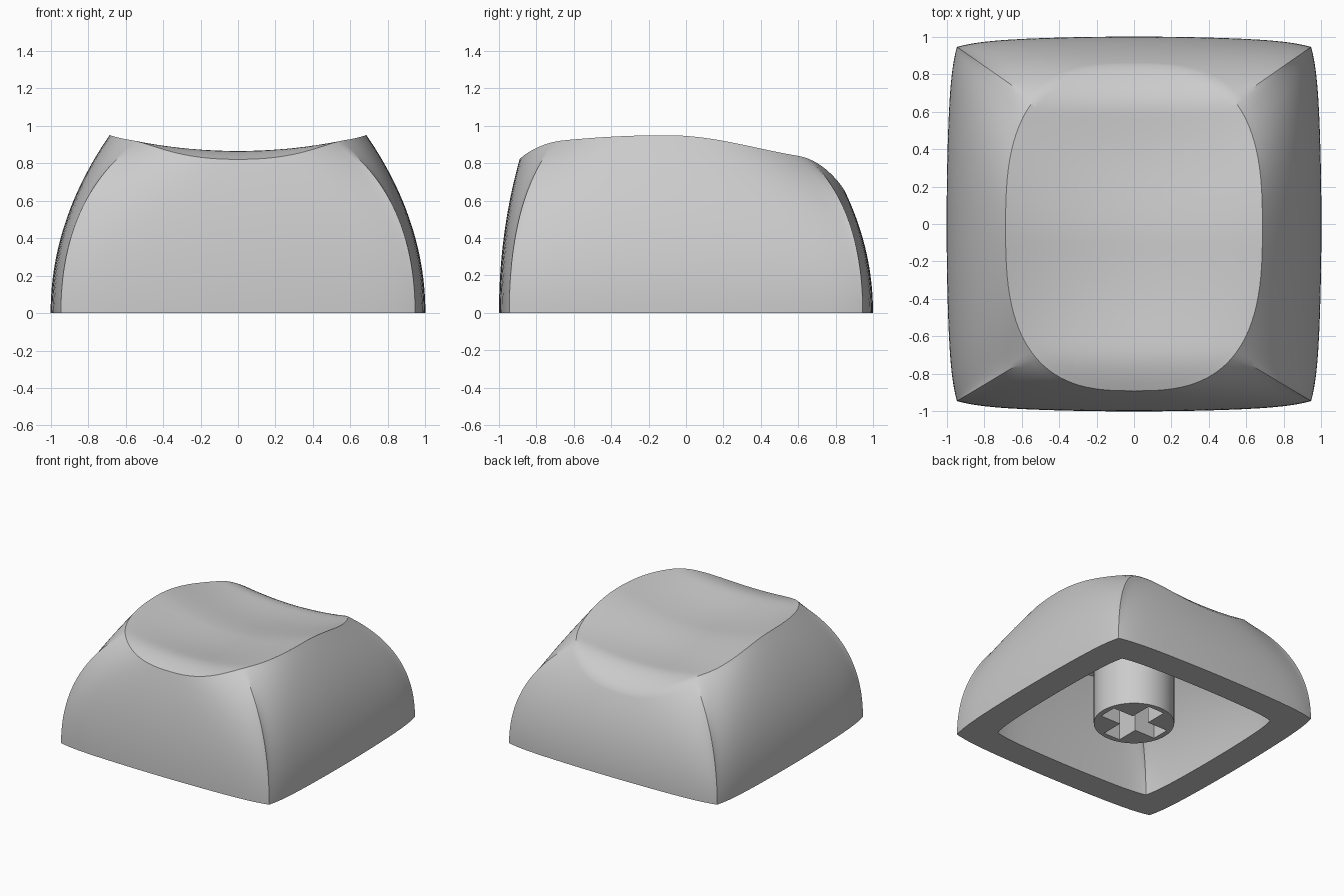
import bpy
import bmesh
from math import pi

SIDE_STEPS, WALL_STEPS, DISH_STEPS = 32, 26, 24
POWER = 2.8                      # squareness of the rim
RIM_X, RIM_Y, RIM_SHIFT = 0.685, 0.87, -0.02
OUTSIDE = (1, 1, 1)              # base scale, rim scale, height scale
CAVITY = (0.77, 0.68, 0.9)

if "Cube" in bpy.data.objects:
    bpy.data.objects.remove(bpy.data.objects["Cube"])

grey = bpy.data.materials.new("plain grey")
grey.use_nodes = True
grey.diffuse_color = (0.6, 0.6, 0.6, 1)
grey.node_tree.nodes["Principled BSDF"].inputs["Base Color"].default_value = (0.6, 0.6, 0.6, 1)


def dish(x, y):
    """Height of the scooped top: a shallow bowl with rolled front and back lips."""
    f = min(1, max(0, (y + 0.1) / 0.8))
    fall = 0.09 * f * f * (3 - 2 * f)
    back_lip = 2.1 * max(0, y - 0.6) ** 2
    front_lip = 0.87 * max(0, -y - 0.65) ** 2
    along = max(0, 1 - abs((y + 0.05) / 0.72) ** 3) ** 2
    across = max(0, 1 - (x / RIM_X) ** 2)
    return 0.87 + 0.17 * x * x - fall - back_lip - front_lip - 0.045 * along * across


def quarter_turns(x, y, turns):
    for _ in range(turns):
        x, y = -y, x
    return x, y


def outlines():
    """Matching base points, rim points and corner closeness."""
    points = []
    for side in range(4):
        for i in range(SIDE_STEPS):
            u = 1 - 2 * i / SIDE_STEPS
            # crowd base points into the corners so they soften as the wall rises
            s = 0.07 * u + 0.93 * (15 * u - 10 * u ** 3 + 3 * u ** 5) / 8
            base = quarter_turns(0.945 * s, 1 - 0.03 * s ** 2 - 0.025 * s ** 8, side)
            reach = (abs(u) ** POWER + 1) ** (-1 / POWER)
            qx, qy = quarter_turns(u * reach, reach, side)
            points.append((base, (qx * RIM_X, qy * RIM_Y + RIM_SHIFT), u ** 4))
    return points


def shell_rings(base_scale, rim_scale, height):
    """Rings running from the base up the curved wall and in over the dish."""
    points = outlines()
    rings = []
    for j in range(WALL_STEPS + 1):
        t = j / WALL_STEPS
        low, high = base_scale * (1 - t * t), rim_scale * t * t
        ring = []
        for (bx, by), (rx, ry), corner in points:
            bulge = 1.04 + 0.31 * corner
            z = dish(rx, ry) * (bulge * t * (1 - t) + t * t)
            ring.append((bx * low + rx * high, by * low + ry * high, z * height))
        rings.append(ring)
    for j in range(1, DISH_STEPS):
        f = 1 - j / DISH_STEPS
        ring = []
        for _, (rx, ry), _ in points:
            x, y = rx * f, (ry - RIM_SHIFT) * f + RIM_SHIFT
            ring.append((x * rim_scale, y * rim_scale, dish(x, y) * height))
        rings.append(ring)
    return rings


def finish(name, bm):
    bmesh.ops.recalc_face_normals(bm, faces=bm.faces)
    mesh = bpy.data.meshes.new(name)
    bm.to_mesh(mesh)
    bm.free()
    mesh.materials.append(grey)
    obj = bpy.data.objects.new(name, mesh)
    bpy.context.collection.objects.link(obj)
    return obj


def select_only(obj):
    bpy.ops.object.select_all(action='DESELECT')
    obj.select_set(True)
    bpy.context.view_layer.objects.active = obj


# Hollow cap: cavity ceiling, cavity wall, base lip, outer wall and dish
bm = bmesh.new()
rings = shell_rings(*CAVITY)[::-1] + shell_rings(*OUTSIDE)
loops = [[bm.verts.new(p) for p in ring] for ring in rings]
count = len(loops[0])
for low, high in zip(loops, loops[1:]):
    for i in range(count):
        k = (i + 1) % count
        bm.faces.new((low[i], low[k], high[k], high[i]))
for loop, (_, scale, height) in ((loops[0], CAVITY), (loops[-1], OUTSIDE)):
    centre = bm.verts.new((0, RIM_SHIFT * scale, dish(0, RIM_SHIFT) * height))
    for i in range(count):
        bm.faces.new((loop[i], loop[(i + 1) % count], centre))
cap = finish("cap_shell", bm)

# Stem hanging from the cavity ceiling
bm = bmesh.new()
bmesh.ops.create_cone(bm, cap_ends=True, segments=64, radius1=0.303, radius2=0.303, depth=0.74)
bmesh.ops.translate(bm, verts=bm.verts, vec=(0, 0, 0.4))
stem = finish("stem", bm)

# Cross-shaped socket cut into the stem
bm = bmesh.new()
arm, half = 0.26, 0.075
points = []
for turn in range(4):
    for x, y in ((arm, -half), (arm, half), (half, half)):
        points.append(quarter_turns(x, y, turn))
face = bm.faces.new([bm.verts.new((x, y, -0.1)) for x, y in points])
grown = bmesh.ops.extrude_face_region(bm, geom=[face])["geom"]
bmesh.ops.translate(bm, vec=(0, 0, 0.6), verts=[v for v in grown if isinstance(v, bmesh.types.BMVert)])
cutter = finish("socket_cutter", bm)
cutter.hide_render = True

cut = stem.modifiers.new("socket", 'BOOLEAN')
cut.operation = 'DIFFERENCE'
cut.solver = 'EXACT'
cut.object = cutter
select_only(stem)
bpy.ops.object.modifier_apply(modifier=cut.name)
bpy.data.objects.remove(cutter)

for obj in (cap, stem):
    select_only(obj)
    bpy.ops.object.shade_smooth_by_angle(angle=pi / 6)
